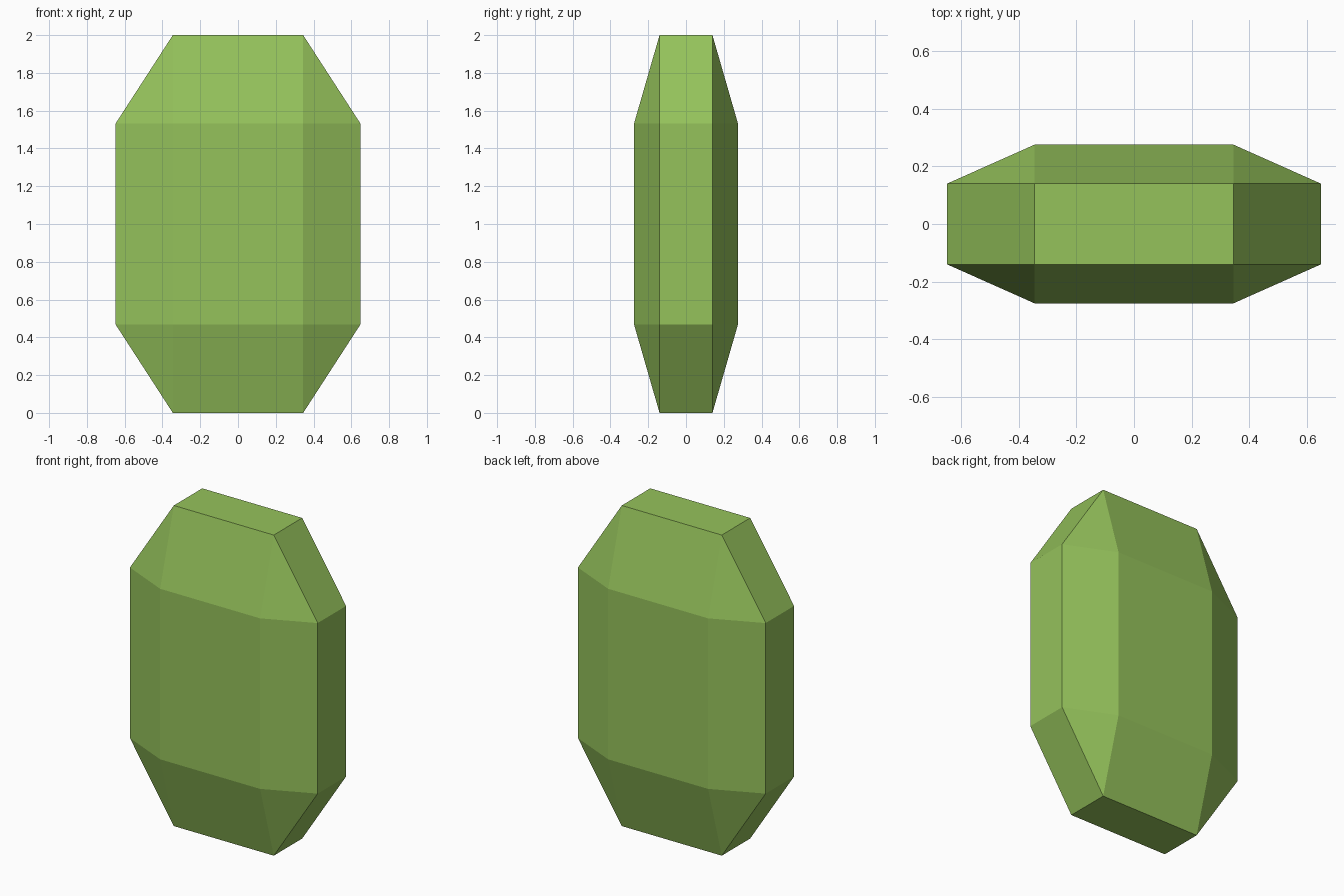
import bpy
import bmesh
import math

if "Cube" in bpy.data.objects:
    bpy.data.objects.remove(bpy.data.objects["Cube"])

OUTER = (0.648, 0.275, 1.0)    # half sizes of the whole block
INNER = (0.345, 0.14, 0.532)   # half sizes of the flat faces left by the chamfers

# Chamfered block: six flat rectangles, joined by a convex hull
bm = bmesh.new()
for axis in range(3):
    half = [OUTER[i] if i == axis else INNER[i] for i in range(3)]
    # side panels reach to the inner outline of the neighbouring chamfers
    for sx in (-1, 1):
        for sy in (-1, 1):
            for sz in (-1, 1):
                bm.verts.new((sx * half[0], sy * half[1], 1 + sz * half[2]))
bmesh.ops.convex_hull(bm, input=bm.verts[:])
bmesh.ops.dissolve_limit(bm, angle_limit=math.radians(1),
                         verts=bm.verts[:], edges=bm.edges[:])
bmesh.ops.recalc_face_normals(bm, faces=bm.faces[:])

mesh = bpy.data.meshes.new("chamfered_block")
bm.to_mesh(mesh)
bm.free()
block = bpy.data.objects.new("chamfered_block", mesh)
bpy.context.collection.objects.link(block)

# Single flat colour
green = bpy.data.materials.new("leaf green")
green.diffuse_color = (0.30, 0.54, 0.105, 1.0)
green.use_nodes = True
green.node_tree.nodes["Principled BSDF"].inputs["Base Color"].default_value = green.diffuse_color
mesh.materials.append(green)
